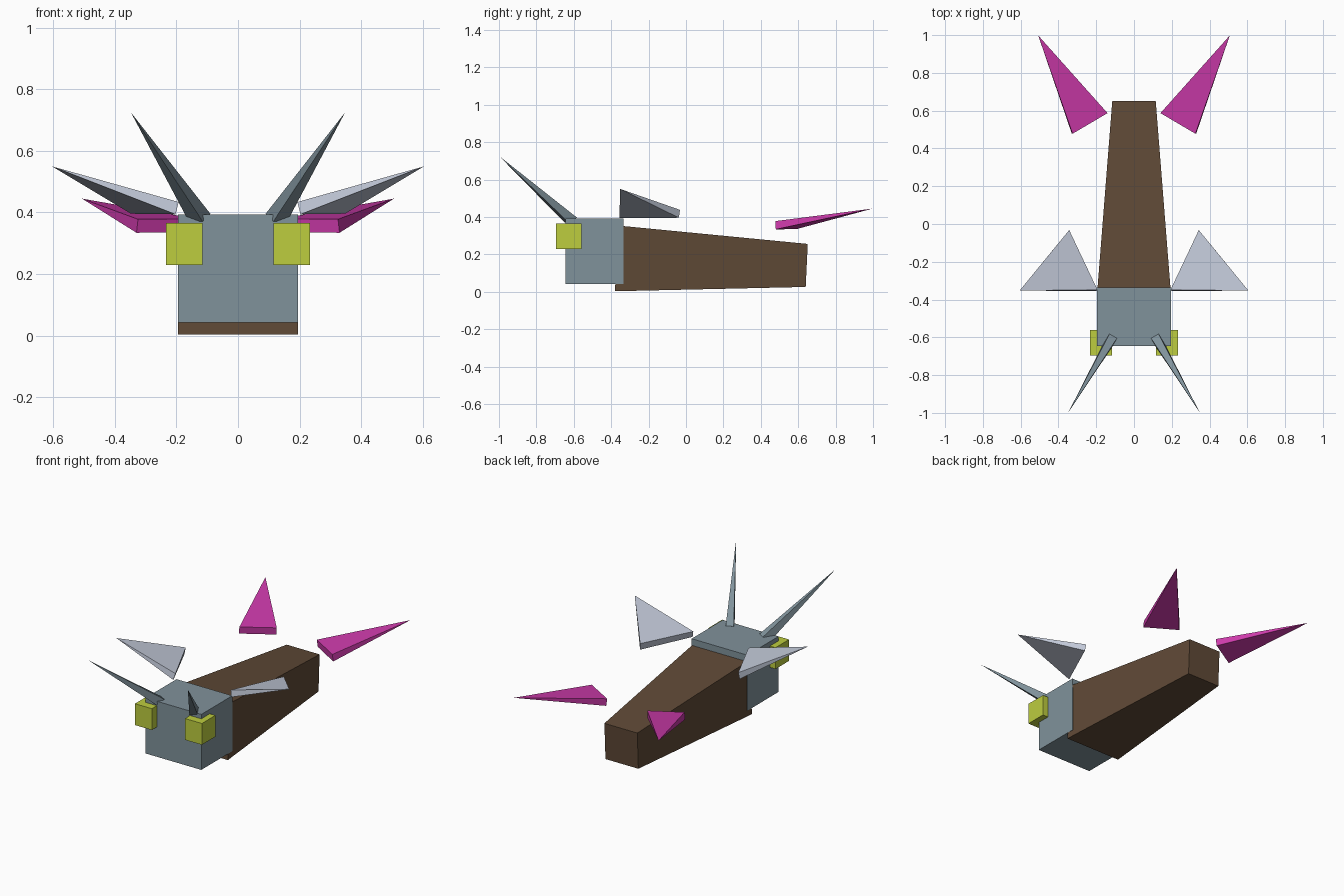
import bpy, bmesh

if "Cube" in bpy.data.objects:
    bpy.data.objects.remove(bpy.data.objects["Cube"])


def material(name, hex_code):
    # hex colour to linear diffuse colour
    rgb = [int(hex_code[i:i + 2], 16) / 255 for i in (0, 2, 4)]
    lin = [c / 12.92 if c < 0.04045 else ((c + 0.055) / 1.055) ** 2.4 for c in rgb]
    mat = bpy.data.materials.new(name)
    mat.diffuse_color = (*lin, 1)
    mat.use_nodes = True
    mat.node_tree.nodes["Principled BSDF"].inputs["Base Color"].default_value = mat.diffuse_color
    return mat


SLATE = material("slate_grey", "80929B")
BROWN = material("bark_brown", "5F4936")
LIME = material("lime", "BDCD3F")
SILVER = material("silver", "C0C7D6")
MAGENTA = material("magenta", "CC3AAA")


def hull(name, points, mat, side=1):
    """Flat-faced convex solid around a few corners; side=-1 mirrors in x."""
    bm = bmesh.new()
    for x, y, z in points:
        bm.verts.new((x * side, y, z))
    bmesh.ops.convex_hull(bm, input=bm.verts)
    bmesh.ops.dissolve_limit(bm, angle_limit=0.02, verts=bm.verts, edges=bm.edges)
    bmesh.ops.recalc_face_normals(bm, faces=bm.faces)
    mesh = bpy.data.meshes.new(name)
    bm.to_mesh(mesh)
    bm.free()
    mesh.materials.append(mat)
    obj = bpy.data.objects.new(name, mesh)
    bpy.context.collection.objects.link(obj)
    return obj


def box(x, y, z):
    return [(a, b, c) for a in x for b in y for c in z]


# Head block
hull("head", box((-0.195, 0.195), (-0.645, -0.335), (0.042, 0.393)), SLATE)

# Tapered body, slightly tilted
body = []
for s in (-1, 1):
    body += [(s * 0.195, -0.38, 0.003), (s * 0.195, -0.362, 0.354),
             (s * 0.115, 0.64, 0.026), (s * 0.115, 0.651, 0.256)]
hull("body", body, BROWN)

for label, s in (("right", 1), ("left", -1)):
    # Block eyes
    hull(label + "_eye", box((0.116, 0.234), (-0.695, -0.56), (0.23, 0.365)), LIME, s)

    # Long four-sided antennae
    hull(label + "_antenna",
         [(0.09, -0.605, 0.396), (0.13, -0.582, 0.396), (0.115, -0.65, 0.371),
          (0.16, -0.628, 0.371), (0.348, -0.998, 0.725)], SLATE, s)

    # Front wings: rectangular root narrowing to a point
    hull(label + "_front_wing",
         [(0.193, -0.349, 0.434), (0.203, -0.356, 0.394),
          (0.343, -0.032, 0.438), (0.348, -0.038, 0.396),
          (0.605, -0.352, 0.55)], SILVER, s)

    # Rear wings: rectangular root narrowing to a point
    hull(label + "_rear_wing",
         [(0.14, 0.587, 0.38), (0.145, 0.59, 0.335),
          (0.325, 0.478, 0.378), (0.33, 0.48, 0.334),
          (0.507, 0.998, 0.445)], MAGENTA, s)
